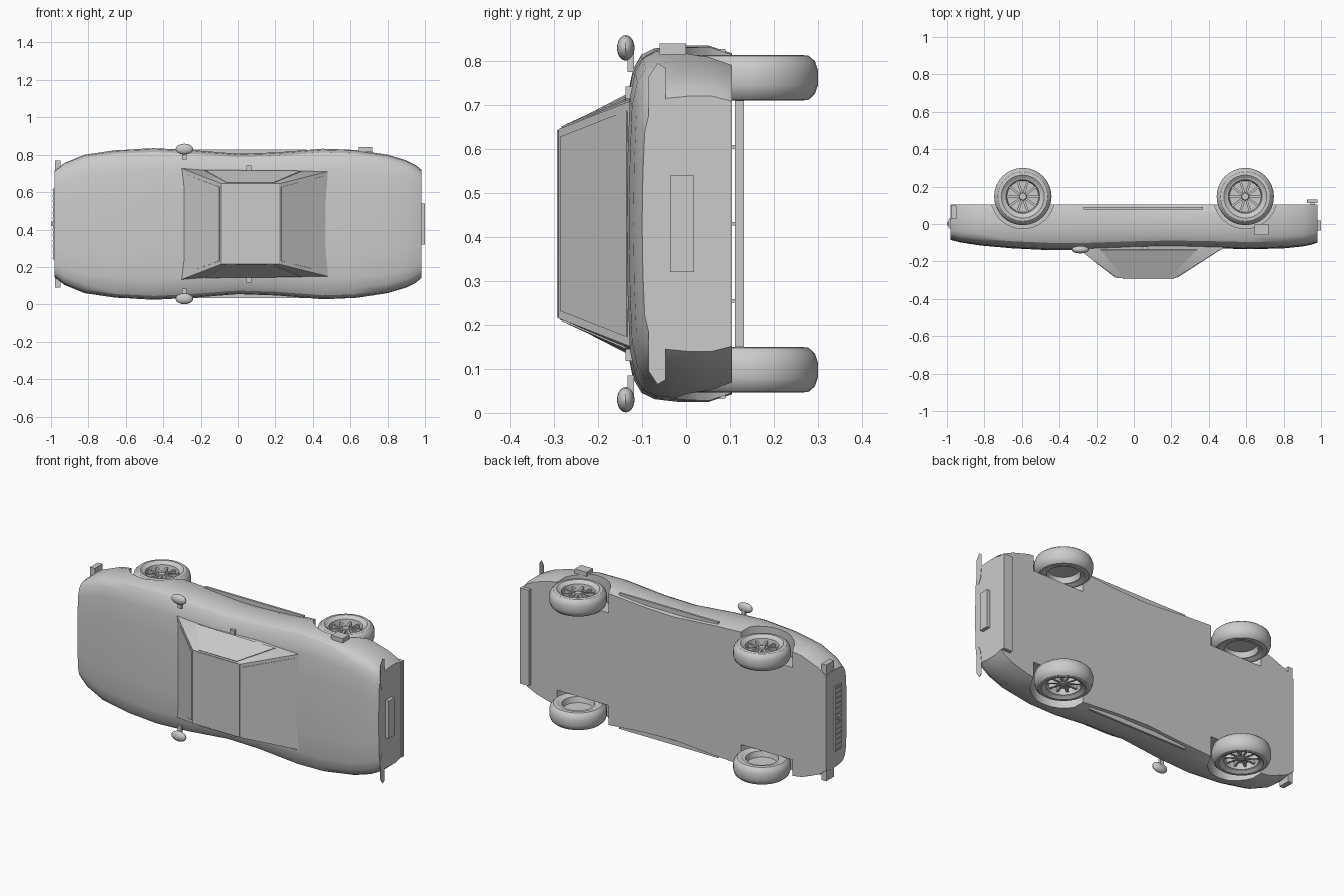
import bpy, bmesh
from math import sin, cos, pi, radians
from mathutils import Vector, Matrix

cube = bpy.data.objects.get("Cube")
if cube:
    bpy.data.objects.remove(cube, do_unlink=True)

grey = bpy.data.materials.new("plain grey")
grey.use_nodes = True
grey.diffuse_color = (0.6, 0.6, 0.6, 1)
grey.node_tree.nodes["Principled BSDF"].inputs["Base Color"].default_value = (0.6, 0.6, 0.6, 1)

# Parts are made upright (x length, y side, z up), then the car is laid on its side
LAY = Matrix.Translation((0, 0, 0.43)) @ Matrix.Rotation(radians(90), 4, 'X')
parts = []


def make(name, bm, matrix=LAY):
    bmesh.ops.recalc_face_normals(bm, faces=bm.faces)
    bm.transform(matrix)
    mesh = bpy.data.meshes.new(name)
    bm.to_mesh(mesh)
    bm.free()
    mesh.materials.append(grey)
    ob = bpy.data.objects.new(name, mesh)
    bpy.context.collection.objects.link(ob)
    parts.append(ob)
    return ob


def both_sides(name, builder):
    make("left_" + name, builder())
    bm = builder()
    bm.transform(Matrix.Scale(-1, 4, (0, 1, 0)))
    make("right_" + name, bm)


def add_box(bm, lo, hi):
    lo, hi = Vector(lo), Vector(hi)
    m = Matrix.Translation((lo + hi) / 2) @ Matrix.Diagonal((*(hi - lo), 1))
    bmesh.ops.create_cube(bm, size=1, matrix=m)


def box(lo, hi):
    bm = bmesh.new()
    add_box(bm, lo, hi)
    return bm


def loft(rings):
    bm = bmesh.new()
    loops = [[bm.verts.new(p) for p in r] for r in rings]
    n = len(loops[0])
    for a, b in zip(loops, loops[1:]):
        for i in range(n):
            j = (i + 1) % n
            bm.faces.new((a[i], a[j], b[j], b[i]))
    bm.faces.new(loops[0])
    bm.faces.new(loops[-1])
    return bm


def lathe(bm, profile, cx, cz, steps=32, closed=False):
    # Profile of (radius, side) pairs turned about the side axis
    rings = [[bm.verts.new((cx + r * cos(2 * pi * k / steps), s, cz + r * sin(2 * pi * k / steps)))
              for r, s in profile] for k in range(steps)]
    n = len(profile)
    for k in range(steps):
        a, b = rings[k], rings[(k + 1) % steps]
        for i in range(n if closed else n - 1):
            j = (i + 1) % n
            bm.faces.new((a[i], a[j], b[j], b[i]))
    bmesh.ops.remove_doubles(bm, verts=bm.verts, dist=0.0002)
    return bm


def plate(points, thickness):
    bm = bmesh.new()
    face = bm.faces.new([bm.verts.new(p) for p in points])
    face.normal_update()
    offset = face.normal * thickness
    out = bmesh.ops.extrude_face_region(bm, geom=[face])
    for v in out["geom"]:
        if isinstance(v, bmesh.types.BMVert):
            v.co += offset
    return bm


# Body shell: station (x, half width, deck height)
stations = [(-.98, .285, .085), (-.93, .325, .098), (-.82, .37, .115), (-.65, .395, .13),
            (-.45, .405, .14), (-.25, .395, .14), (0, .375, .13), (.2, .382, .125),
            (.45, .402, .13), (.62, .397, .135), (.8, .37, .13), (.9, .34, .12),
            (.95, .315, .11), (.98, .29, .1)]
section = [(.96, 0), (1, .22), (1, .5), (.985, .72), (.95, .84), (.87, .92), (.72, .97), (.4, .99), (0, 1)]
section += [(-s, h) for s, h in reversed(section[:-1])]
FLOOR = -.105
body = make("body", loft([[(x, s * w, FLOOR + h * (t - FLOOR)) for s, h in section]
                          for x, w, t in stations]))

# Wheel wells cut out of the body
WHEEL_X, WHEEL_Z = .595, -.147
wells = bmesh.new()
for x in (-WHEEL_X, WHEEL_X):
    for s in (-1, 1):
        m = Matrix.Translation((x, s * .37, WHEEL_Z)) @ Matrix.Rotation(radians(90), 4, 'X')
        bmesh.ops.create_cone(wells, cap_ends=True, segments=24, radius1=.172, radius2=.172,
                              depth=.2, matrix=m)
cutter = make("wheel_well_cutter", wells)
cutter.hide_render = True
mod = body.modifiers.new("wells", 'BOOLEAN')
mod.operation = 'DIFFERENCE'
mod.object = cutter
mod.solver = 'EXACT'
bpy.context.view_layer.update()
cut = bpy.data.meshes.new_from_object(body.evaluated_get(bpy.context.evaluated_depsgraph_get()))
body.modifiers.clear()
body.data = cut
parts.remove(cutter)
bpy.data.objects.remove(cutter, do_unlink=True)

# Cabin with sloping glass
base = [(-.31, .3), (-.08, .28), (.22, .285), (.48, .28), (.47, 0)]
roof = [(-.09, .215), (-.02, .215), (.15, .215), (.22, .215), (.22, 0)]


def ring(half, z, front):
    pts = half + [(x, -s) for x, s in reversed(half[:-1])] + [(front, 0)]
    return [(x, s, z) for x, s in pts]


make("cabin", loft([ring(base, .09, -.29), ring(base, .125, -.29), ring(roof, .29, -.09)]))


def pane(corners, inset=.08):
    c = [Vector(p) for p in corners]
    mid = sum(c, Vector()) / len(c)
    return plate([p.lerp(mid, inset) for p in c], .004)


make("roof_panel", plate([(-.06, -.213, .29), (.215, -.213, .29), (.215, .213, .29), (-.06, .213, .29)], .003))
make("windscreen", pane([(-.295, .29, .13), (-.295, -.29, .13), (-.09, -.215, .29), (-.09, .215, .29)]))
make("rear_window", pane([(.475, -.28, .125), (.475, .28, .125), (.22, .215, .29), (.22, -.215, .29)]))
both_sides("side_window", lambda: pane([(.36, .283, .13), (-.2, .288, .13), (-.07, .215, .288), (.2, .215, .288)]))

# Wheels: rounded tyre, dished rim, hub and spokes
tyre = [(.098, .372), (.115, .384), (.132, .382), (.146, .37), (.153, .35), (.153, .315),
        (.146, .295), (.132, .282), (.115, .28), (.098, .288)]
rim = [(0, .335), (.084, .335), (.09, .37), (.1, .374), (.1, .288), (.088, .288), (.08, .32), (0, .325)]
hub = [(0, .362), (.018, .362), (.022, .355), (.022, .333), (0, .333)]


def rim_mesh(x):
    bm = lathe(bmesh.new(), rim, x, WHEEL_Z)
    lathe(bm, hub, x, WHEEL_Z, 16)
    spokes = bmesh.new()
    for k in range(10):
        one = box((.015, .333, -.006), (.09, .357, .006))
        one.transform(Matrix.Translation((x, 0, WHEEL_Z)) @ Matrix.Rotation(k * pi / 5, 4, 'Y'))
        temp = bpy.data.meshes.new("spoke")
        one.to_mesh(temp)
        one.free()
        bm.from_mesh(temp)
        bpy.data.meshes.remove(temp)
    spokes.free()
    return bm


for label, x in (("front", -WHEEL_X), ("rear", WHEEL_X)):
    both_sides(label + "_tyre", lambda: lathe(bmesh.new(), tyre, x, WHEEL_Z, 32, True))
    both_sides(label + "_rim", lambda: rim_mesh(x))


# Door mirrors on short arms
def mirror_mesh():
    bm = bmesh.new()
    m = Matrix.Translation((-.287, .4, .137)) @ Matrix.Diagonal((.047, .029, .02, 1))
    bmesh.ops.create_uvsphere(bm, u_segments=16, v_segments=10, radius=1, matrix=m)
    add_box(bm, (-.3, .345, .118), (-.275, .39, .133))
    return bm


both_sides("door_mirror", mirror_mesh)

# Sills, door handles and fuel flap
both_sides("sill", lambda: box((-.27, .37, -.09), (.37, .397, -.077)))
both_sides("door_handle", lambda: box((.045, .285, .12), (.072, .312, .137)))
make("fuel_flap", box((.645, .385, 0), (.72, .41, .06)))

# Front bumper, ribbed grille and nose badge mount
make("front_splitter", box((-.978, -.34, -.1), (-.948, .34, -.03)))
grille = box((-.988, -.19, -.03), (-.975, .19, .025))
for k in range(13):
    s = -.18 + k * .03
    add_box(grille, (-.993, s - .004, -.025), (-.985, s + .004, .02))
make("front_grille", grille)
make("nose_stud", box((-1, -.012, -.012), (-.985, .012, .008)))

# Rear lamps, number plate and under-bumper bar on three pegs
lamp = [(.185, .07), (.22, .085), (.335, .085), (.365, .065), (.355, .047), (.28, .047), (.215, .055)]
both_sides("rear_lamp", lambda: plate([(.982, s, z) for s, z in lamp], .002))
make("rear_plate", box((.978, -.11, -.018), (1, .11, .036)))
make("rear_bar", box((.925, -.28, -.132), (.982, .28, -.111)))
pegs = bmesh.new()
for s in (-.175, 0, .175):
    add_box(pegs, (.945, s - .004, -.113), (.965, s + .004, -.1))
make("rear_bar_pegs", pegs)

# Smooth shading with sharp edges kept
bpy.ops.object.select_all(action='DESELECT')
for ob in parts:
    ob.select_set(True)
bpy.context.view_layer.objects.active = body
bpy.ops.object.shade_smooth_by_angle(angle=radians(32))
